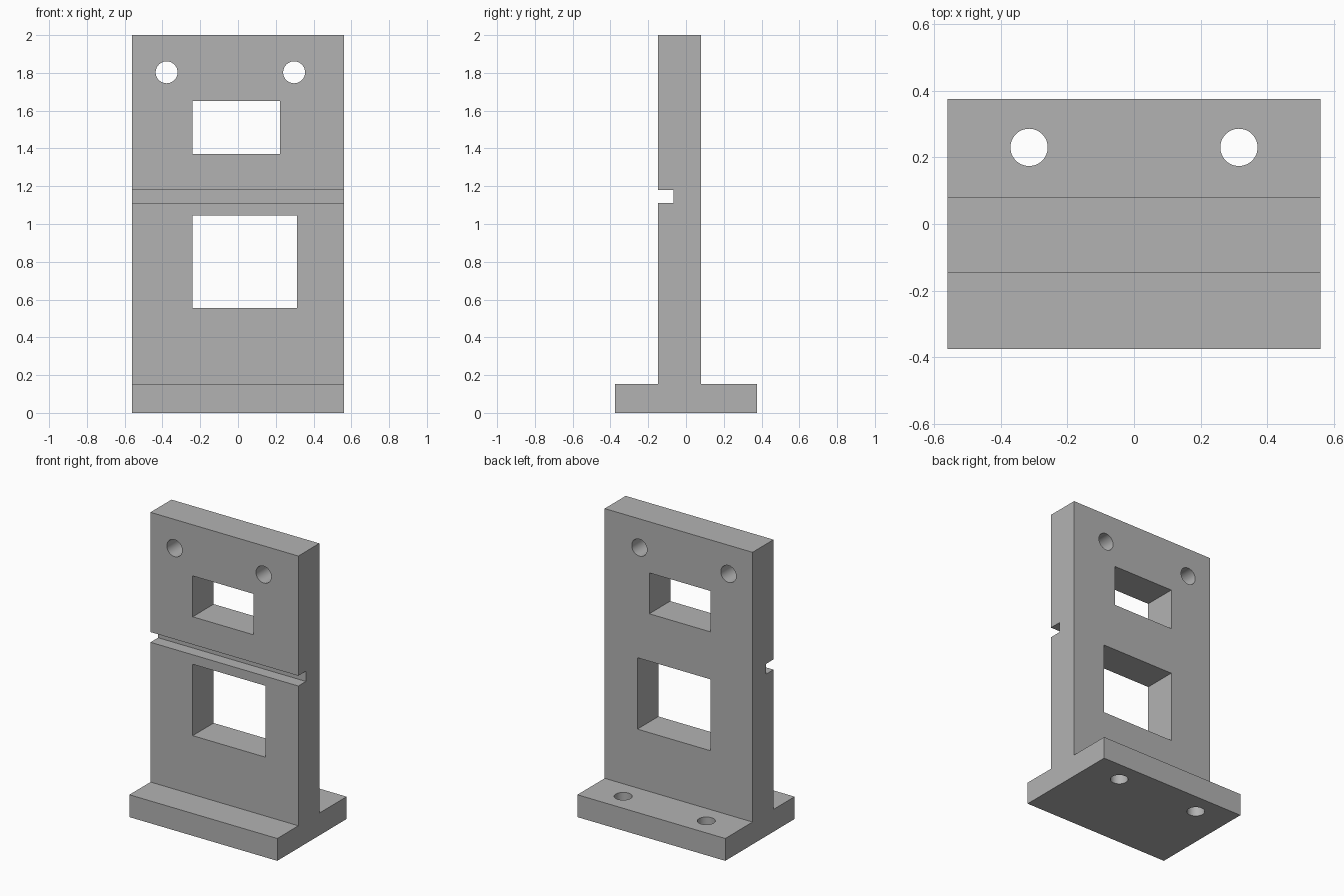
import bpy
import math

cube = bpy.data.objects.get("Cube")
if cube:
    bpy.data.objects.remove(cube, do_unlink=True)

grey = bpy.data.materials.new("plain grey")
grey.use_nodes = True
colour = (0.45, 0.45, 0.45, 1)
grey.diffuse_color = colour
grey.node_tree.nodes["Principled BSDF"].inputs["Base Color"].default_value = colour

HALF_WIDTH = 0.56
BASE_Y, BASE_TOP = 0.375, 0.153
FRONT, BACK, TOP = -0.147, 0.08, 2.0
GROOVE_Y, GROOVE_LOW, GROOVE_HIGH = -0.065, 1.11, 1.18

# Bracket: inverted T side profile with the front groove, extruded across x
profile = [
    (-BASE_Y, 0), (BASE_Y, 0), (BASE_Y, BASE_TOP), (BACK, BASE_TOP),
    (BACK, TOP), (FRONT, TOP),
    (FRONT, GROOVE_HIGH), (GROOVE_Y, GROOVE_HIGH),
    (GROOVE_Y, GROOVE_LOW), (FRONT, GROOVE_LOW),
    (FRONT, BASE_TOP), (-BASE_Y, BASE_TOP),
]
n = len(profile)
verts = [(x, y, z) for x in (-HALF_WIDTH, HALF_WIDTH) for y, z in profile]
faces = [tuple(reversed(range(n))), tuple(range(n, 2 * n))]
faces += [(i, (i + 1) % n, (i + 1) % n + n, i + n) for i in range(n)]
mesh = bpy.data.meshes.new("bracket")
mesh.from_pydata(verts, [], faces)
mesh.materials.append(grey)
bracket = bpy.data.objects.new("bracket", mesh)
bpy.context.collection.objects.link(bracket)


def cut(cutter):
    """Subtract the cutter from the bracket, then discard it."""
    cutter.hide_render = True
    cutter.data.materials.append(grey)
    bpy.ops.object.select_all(action="DESELECT")
    bracket.select_set(True)
    bpy.context.view_layer.objects.active = bracket
    mod = bracket.modifiers.new("opening", "BOOLEAN")
    mod.operation = "DIFFERENCE"
    mod.solver = "EXACT"
    mod.object = cutter
    bpy.ops.object.modifier_apply(modifier=mod.name)
    bpy.data.objects.remove(cutter, do_unlink=True)


def cut_window(x0, x1, z0, z1):
    bpy.ops.mesh.primitive_cube_add(size=1, location=((x0 + x1) / 2, 0, (z0 + z1) / 2))
    cutter = bpy.context.object
    cutter.scale = (x1 - x0, 1, z1 - z0)
    bpy.context.view_layer.update()
    cut(cutter)


def cut_hole(location, radius, tilt=0):
    bpy.ops.mesh.primitive_cylinder_add(
        vertices=48, radius=radius, depth=0.8, location=location, rotation=(tilt, 0, 0))
    cut(bpy.context.object)


# Rectangular windows through the upright plate
cut_window(-0.24, 0.222, 1.37, 1.65)
cut_window(-0.24, 0.312, 0.556, 1.045)

# Round holes near the top of the upright plate
for x in (-0.378, 0.297):
    cut_hole((x, 0, 1.803), 0.058, math.pi / 2)

# Vertical mounting holes in the rear of the base
for x in (-0.315, 0.315):
    cut_hole((x, 0.23, 0), 0.056)

bracket.select_set(True)
bpy.context.view_layer.objects.active = bracket
bpy.ops.object.shade_smooth_by_angle(angle=math.radians(30))
